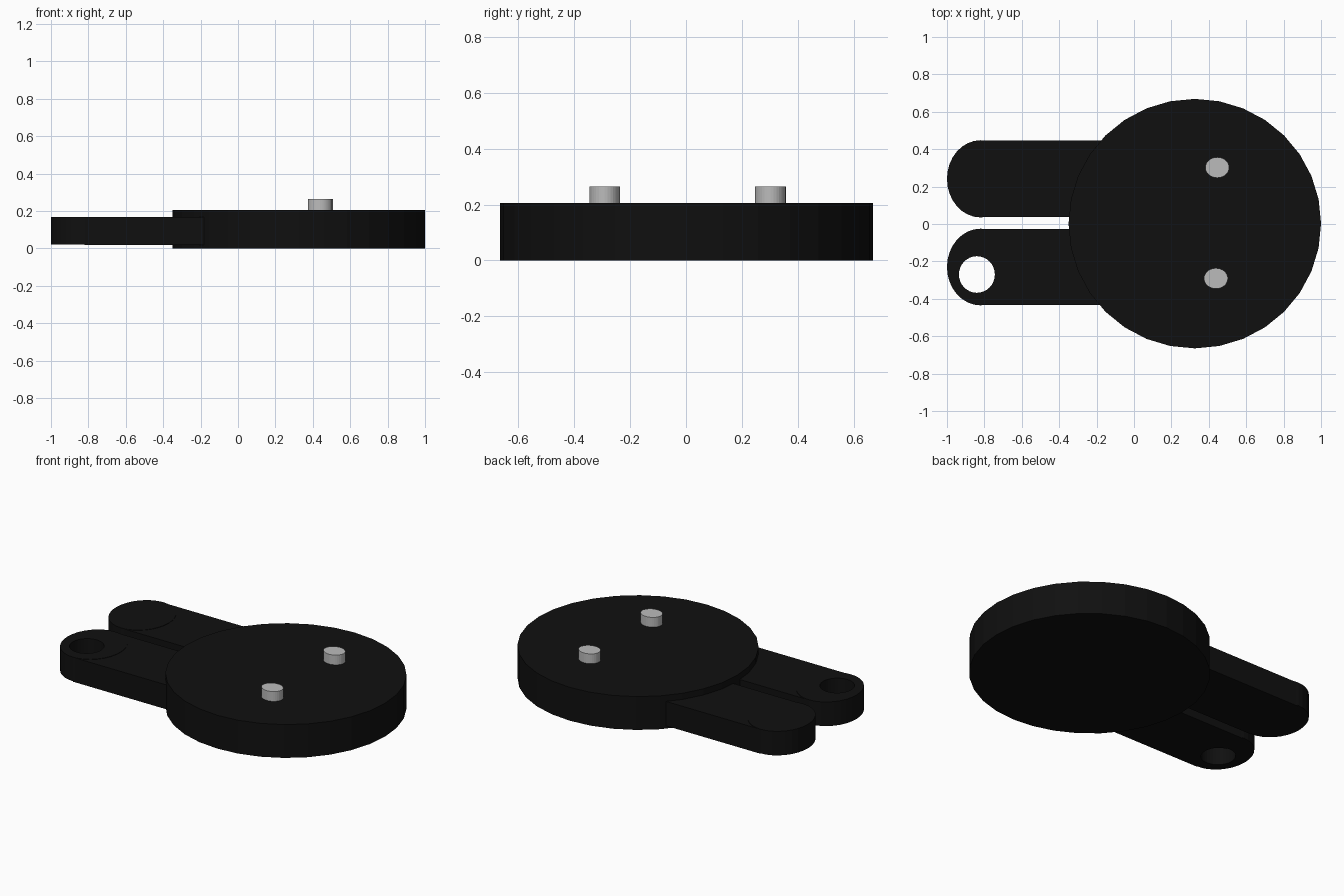
import bpy
import math

if "Cube" in bpy.data.objects:
    bpy.data.objects.remove(bpy.data.objects["Cube"])


def material(name, value):
    m = bpy.data.materials.new(name)
    m.diffuse_color = (value, value, value, 1)
    m.use_nodes = True
    m.node_tree.nodes["Principled BSDF"].inputs["Base Color"].default_value = m.diffuse_color
    return m


black = material("black", 0.005)
grey = material("light grey", 0.5)


def finish(name, mat):
    ob = bpy.context.object
    ob.name = name
    bpy.ops.object.transform_apply(location=False, rotation=False, scale=True)
    ob.data.materials.append(mat)
    return ob


def cylinder(name, x, y, rx, ry, z0, z1, mat, sides=32):
    bpy.ops.mesh.primitive_cylinder_add(vertices=sides, radius=1, depth=1,
                                        location=(x, y, (z0 + z1) / 2),
                                        rotation=(0, 0, 0))
    bpy.context.object.scale = (rx, ry, z1 - z0)
    return finish(name, mat)


def box(name, x0, x1, y0, y1, z0, z1, mat):
    bpy.ops.mesh.primitive_cube_add(size=1, location=((x0 + x1) / 2, (y0 + y1) / 2, (z0 + z1) / 2))
    bpy.context.object.scale = (x1 - x0, y1 - y0, z1 - z0)
    return finish(name, mat)


# Round body
cylinder("disc_body", 0.325, 0.002, 0.675, 0.667, 0, 0.205, black)

# Two grey pins on top
cylinder("back_pin", 0.445, 0.302, 0.064, 0.055, 0.19, 0.265, grey)
cylinder("front_pin", 0.438, -0.291, 0.064, 0.055, 0.19, 0.265, grey)

# Arms with rounded ends
parts = {}
for side, y0, y1 in (("back", 0.035, 0.448), ("front", -0.435, -0.025)):
    yc, ry = (y0 + y1) / 2, (y1 - y0) / 2
    parts[side] = [
        box(side + "_arm", -0.82, 0.0, y0 + 0.002, y1 - 0.002, 0.017, 0.167, black),
        cylinder(side + "_arm_end", -0.82, yc, 0.18, ry, 0.021, 0.169, black),
    ]

# Hole through the front arm
cutter = cylinder("hole_cutter", -0.84, -0.27, 0.096, 0.098, -0.1, 0.4, black)
cutter.hide_render = True
cutter.hide_set(True)
for ob in parts["front"]:
    cut = ob.modifiers.new("hole", "BOOLEAN")
    cut.operation = "DIFFERENCE"
    cut.solver = "EXACT"
    cut.object = cutter
